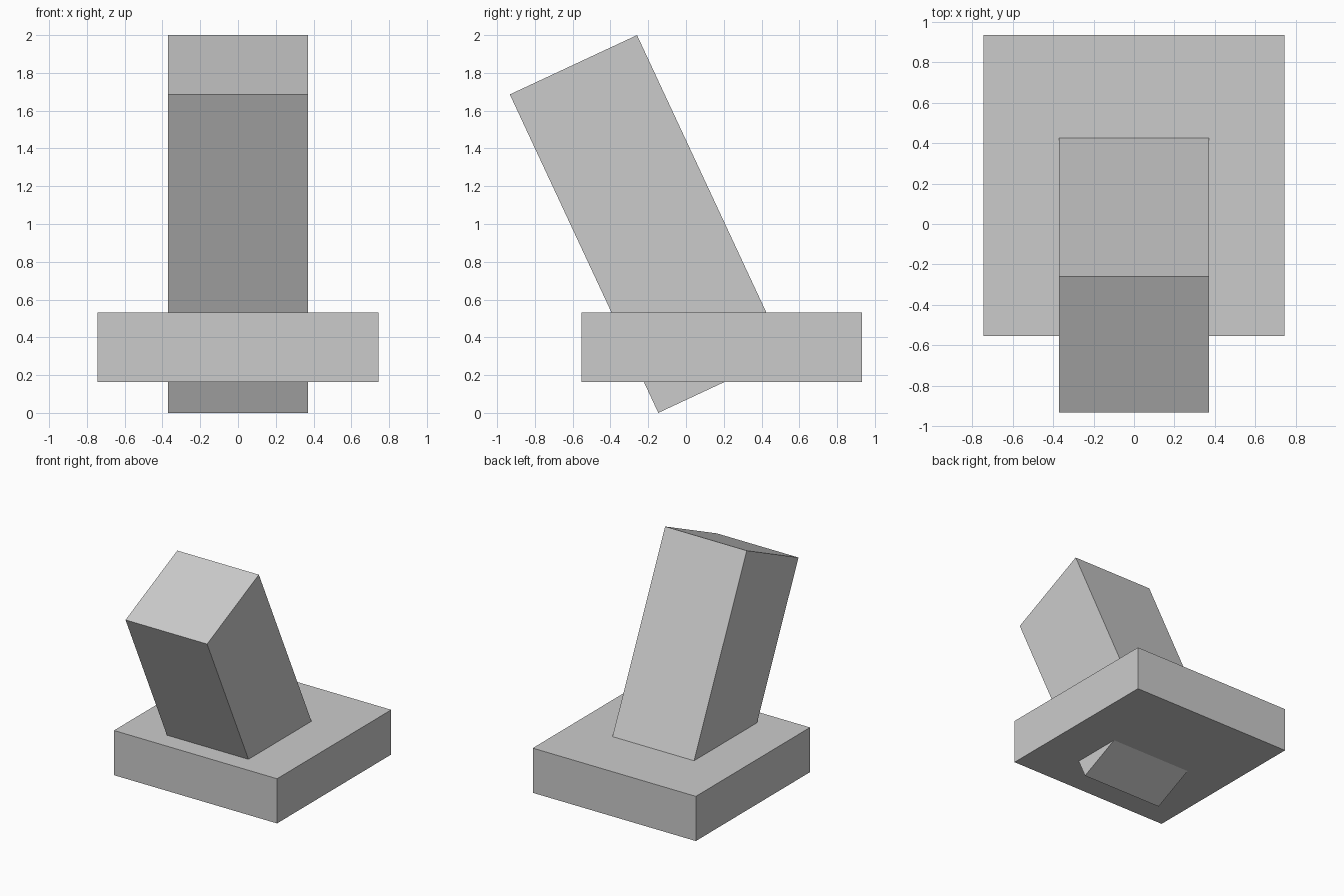
import bpy
from math import radians

if "Cube" in bpy.data.objects:
    bpy.data.objects.remove(bpy.data.objects["Cube"])


def box(name, center, size, tilt=0.0):
    bpy.ops.mesh.primitive_cube_add(size=1, location=center, rotation=(radians(tilt), 0, 0))
    ob = bpy.context.object
    ob.name = name
    ob.scale = size
    return ob


# Flat square slab
box("base_slab", (0, 0.19, 0.347), (1.486, 1.486, 0.368))

# Square post leaning towards the front, its lower corner poking through the slab
box("leaning_post", (0, -0.203, 1.0), (0.743, 0.743, 1.86), tilt=25)
